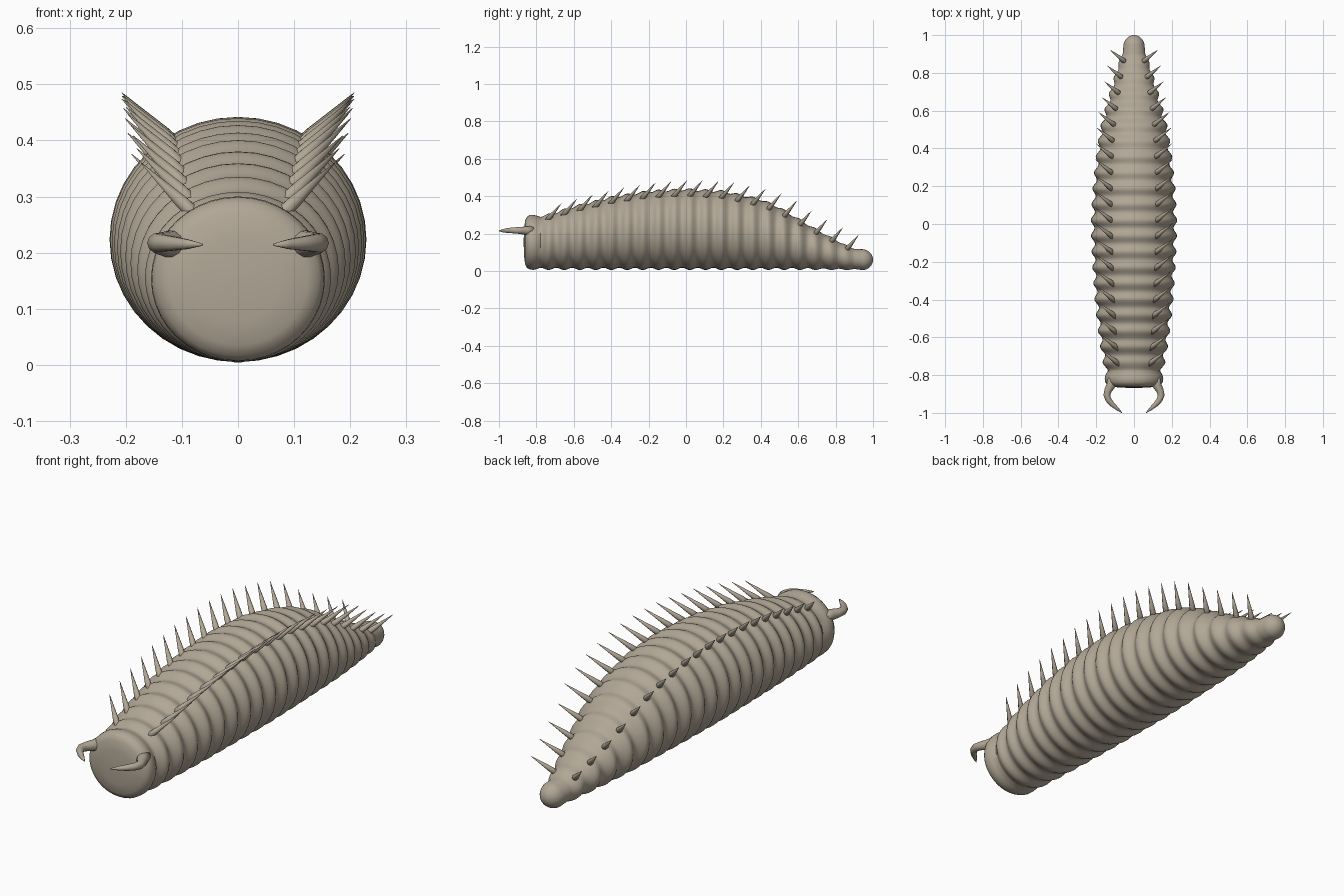
import bpy, bmesh, math
from mathutils import Vector

cube = bpy.data.objects.get("Cube")
if cube:
    bpy.data.objects.remove(cube, do_unlink=True)

skin = bpy.data.materials.new("grey tan skin")
skin.use_nodes = True
SKIN = (0.44, 0.385, 0.305, 1)
skin.diffuse_color = SKIN
skin.node_tree.nodes["Principled BSDF"].inputs["Base Color"].default_value = SKIN

START, STEP, COUNT = -0.735, 0.084, 20
# Outer shape along the body: y, half width, top height
PROFILE = [(-0.80, 0.153, 0.298), (-0.74, 0.165, 0.305), (-0.6, 0.188, 0.35),
           (-0.4, 0.21, 0.40), (-0.2, 0.223, 0.432), (0, 0.23, 0.443),
           (0.2, 0.22, 0.432), (0.4, 0.198, 0.388), (0.5, 0.183, 0.345),
           (0.6, 0.158, 0.285), (0.7, 0.13, 0.225), (0.8, 0.1, 0.17),
           (0.88, 0.074, 0.128), (0.93, 0.06, 0.115)]


def outline(y):
    """Half width and top height at y."""
    for (a, wa, ta), (b, wb, tb) in zip(PROFILE, PROFILE[1:]):
        if y <= b:
            f = max(0, (y - a) / (b - a))
            return wa + (wb - wa) * f, ta + (tb - ta) * f
    return PROFILE[-1][1:]


def finish(bm, name):
    bmesh.ops.recalc_face_normals(bm, faces=bm.faces)
    mesh = bpy.data.meshes.new(name)
    bm.to_mesh(mesh)
    bm.free()
    mesh.materials.append(skin)
    for p in mesh.polygons:
        p.use_smooth = True
    obj = bpy.data.objects.new(name, mesh)
    bpy.context.collection.objects.link(obj)
    return obj


def loft(bm, rings):
    """Skin a list of closed point rings and cap both ends."""
    loops = [[bm.verts.new(p) for p in ring] for ring in rings]
    for a, b in zip(loops, loops[1:]):
        for i in range(len(a)):
            j = (i + 1) % len(a)
            bm.faces.new((a[i], a[j], b[j], b[i]))
    bm.faces.new(loops[0])
    bm.faces.new(loops[-1])


def tube(bm, points, radii, sides):
    """Tapered tube along a path."""
    rings = []
    for i, p in enumerate(points):
        d = (points[min(i + 1, len(points) - 1)] - points[max(i - 1, 0)]).normalized()
        u = d.cross(Vector((0, 0, 1))).normalized()
        v = d.cross(u)
        rings.append([p + radii[i] * (u * math.cos(a) + v * math.sin(a))
                      for a in (math.tau * k / sides for k in range(sides))])
    loft(bm, rings)


def body_ring(y, rx, rz, zc, sides=40):
    return [(rx * math.cos(math.tau * k / sides), y, zc + rz * math.sin(math.tau * k / sides))
            for k in range(sides)]


# Body: blunt head, ridged segments, rounded tail
rings = []
for y, s in ((-0.868, 0.05), (-0.866, 0.5), (-0.86, 0.8), (-0.85, 0.93),
             (-0.835, 0.99), (-0.815, 1.0), (-0.798, 0.97)):
    rings.append(body_ring(y, 0.155 * s, 0.147 * s, 0.153))
sub = 10
for i in range(COUNT * sub + 1):
    y = START + (i / sub - 0.5) * STEP
    w, top = outline(y)
    dip = (1 - math.cos(math.tau * (i / sub - 0.5))) / 2
    shrink = min(1, w / 0.16)
    rings.append(body_ring(y, w - 0.02 * shrink * dip,
                           (top - 0.005) / 2 - 0.012 * shrink * dip, (top + 0.005) / 2))
for k in range(1, 9):
    a = math.pi / 2 * k / 8.1
    r = 0.057 * math.cos(a)
    rings.append(body_ring(0.937 + 0.063 * math.sin(a), r, r, 0.06))
bm = bmesh.new()
loft(bm, rings)
body = finish(bm, "segmented_body")
bpy.context.view_layer.objects.active = body
body.select_set(True)
bpy.ops.object.shade_smooth_by_angle(angle=math.radians(50))
body.select_set(False)

for side, label in ((1, "left"), (-1, "right")):
    # Back spines: one per segment, leaning outward and back
    bm = bmesh.new()
    for k in range(COUNT):
        y = START + k * STEP
        w, top = outline(y)
        tilt = math.radians(32 + 8 * max(0, y))
        half = top / 2
        base = Vector((side * w * math.sin(tilt), y, half + half * math.cos(tilt) - 0.005))
        lean = Vector((side * 0.085, 0.068, 0.082))
        if y > 0.6:
            lean *= 0.9
        tube(bm, [base - lean * 0.2, base + lean * 0.15, base + lean],
             [0.014, 0.0125, 0.0006], 8)
    finish(bm, label + "_back_spines")

    # Hooked jaw
    bm = bmesh.new()
    path = [(0.112, -0.82, 0.215), (0.122, -0.855, 0.215), (0.137, -0.88, 0.216),
            (0.144, -0.905, 0.217), (0.136, -0.93, 0.217), (0.115, -0.955, 0.216),
            (0.09, -0.977, 0.215), (0.064, -0.999, 0.214)]
    tube(bm, [Vector((side * x, y, z)) for x, y, z in path],
         [0.027, 0.024, 0.02, 0.018, 0.016, 0.013, 0.009, 0.002], 10)
    finish(bm, label + "_jaw")
